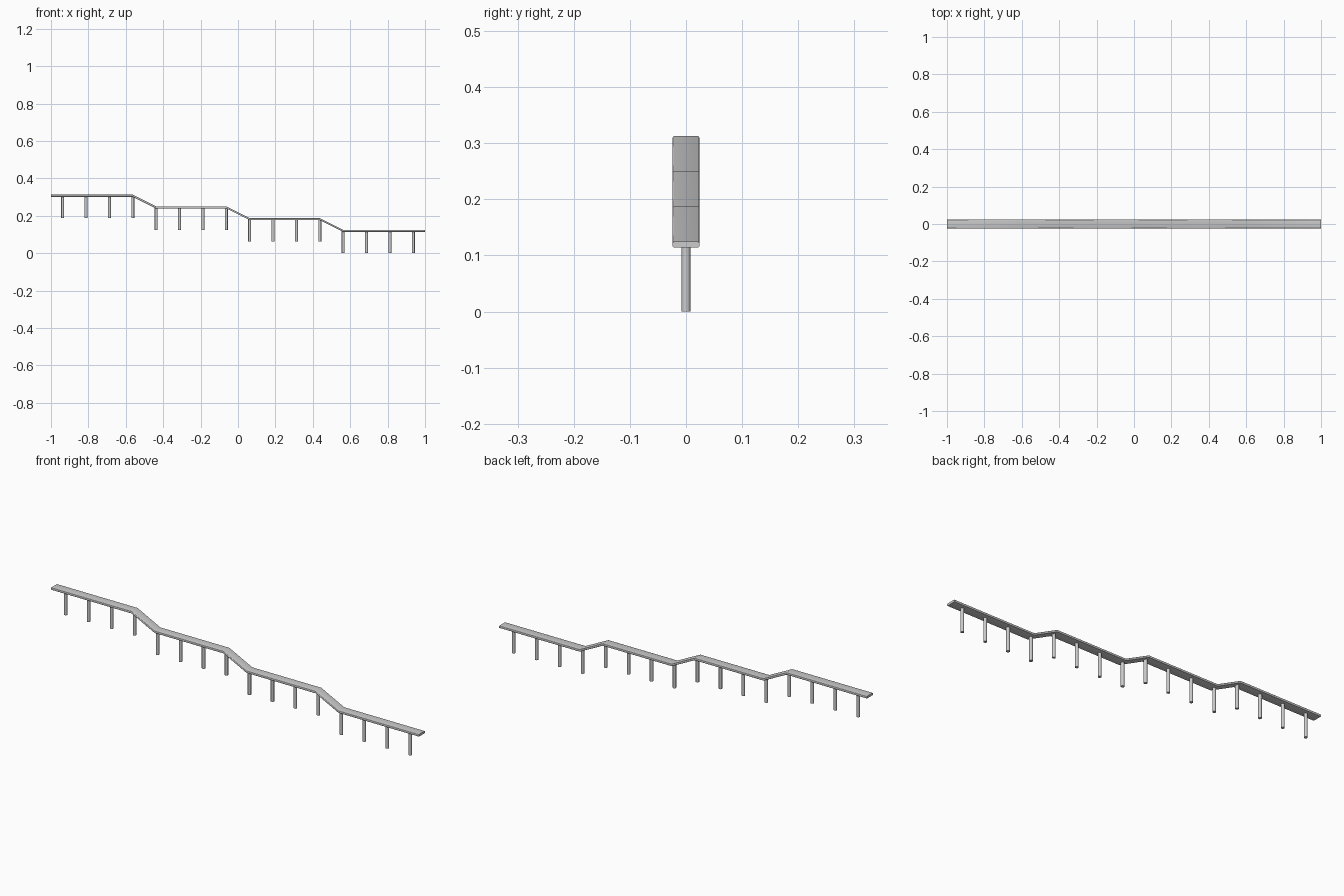
import bpy, bmesh, math

if "Cube" in bpy.data.objects:
    bpy.data.objects.remove(bpy.data.objects["Cube"])

STEP = 0.0625            # drop between tiers
TOP = 0.125              # top of the lowest rail tier
HALF_W, THICK, R = 0.0237, 0.0112, 0.0028


def make_object(name, bm):
    bmesh.ops.recalc_face_normals(bm, faces=bm.faces)
    mesh = bpy.data.meshes.new(name)
    bm.to_mesh(mesh)
    bm.free()
    obj = bpy.data.objects.new(name, mesh)
    bpy.context.collection.objects.link(obj)
    bpy.ops.object.select_all(action='DESELECT')
    bpy.context.view_layer.objects.active = obj
    obj.select_set(True)
    bpy.ops.object.shade_smooth_by_angle(angle=math.radians(40))
    return obj


# rail cross-section: flat bar with rounded corners, z measured from its top
section = []
for cy, cz, start in ((HALF_W - R, -R, 0), (-HALF_W + R, -R, 90),
                      (-HALF_W + R, -THICK + R, 180), (HALF_W - R, -THICK + R, 270)):
    for i in range(4):
        a = math.radians(start + 30 * i)
        section.append((cy + R * math.cos(a), cz + R * math.sin(a)))

# rail path: four level tiers joined by three short slopes
path = [(-1, TOP + 3 * STEP)]
for k, x in enumerate((-0.5, 0, 0.5)):
    path += [(x - STEP, TOP + (3 - k) * STEP), (x + STEP, TOP + (2 - k) * STEP)]
path.append((1, TOP))

# stepped handrail
bm = bmesh.new()
rings = [[bm.verts.new((x, y, z + dz)) for y, dz in section] for x, z in path]
n = len(section)
for a, b in zip(rings, rings[1:]):
    for i in range(n):
        j = (i + 1) % n
        bm.faces.new((a[i], a[j], b[j], b[i]))
bm.faces.new(rings[0])
bm.faces.new(rings[-1])
make_object("handrail", bm)

# round posts, four under each tier
post_h = TOP - THICK / 2
for tier in range(4):
    for p in range(4):
        x = -0.9375 + 0.125 * (tier * 4 + p)
        bm = bmesh.new()
        bmesh.ops.create_cone(bm, cap_ends=True, segments=12, radius1=0.008,
                              radius2=0.008, depth=post_h)
        bmesh.ops.translate(bm, verts=bm.verts,
                            vec=(x, 0, (3 - tier) * STEP + post_h / 2))
        make_object(f"post_{tier + 1}_{p + 1}", bm)
